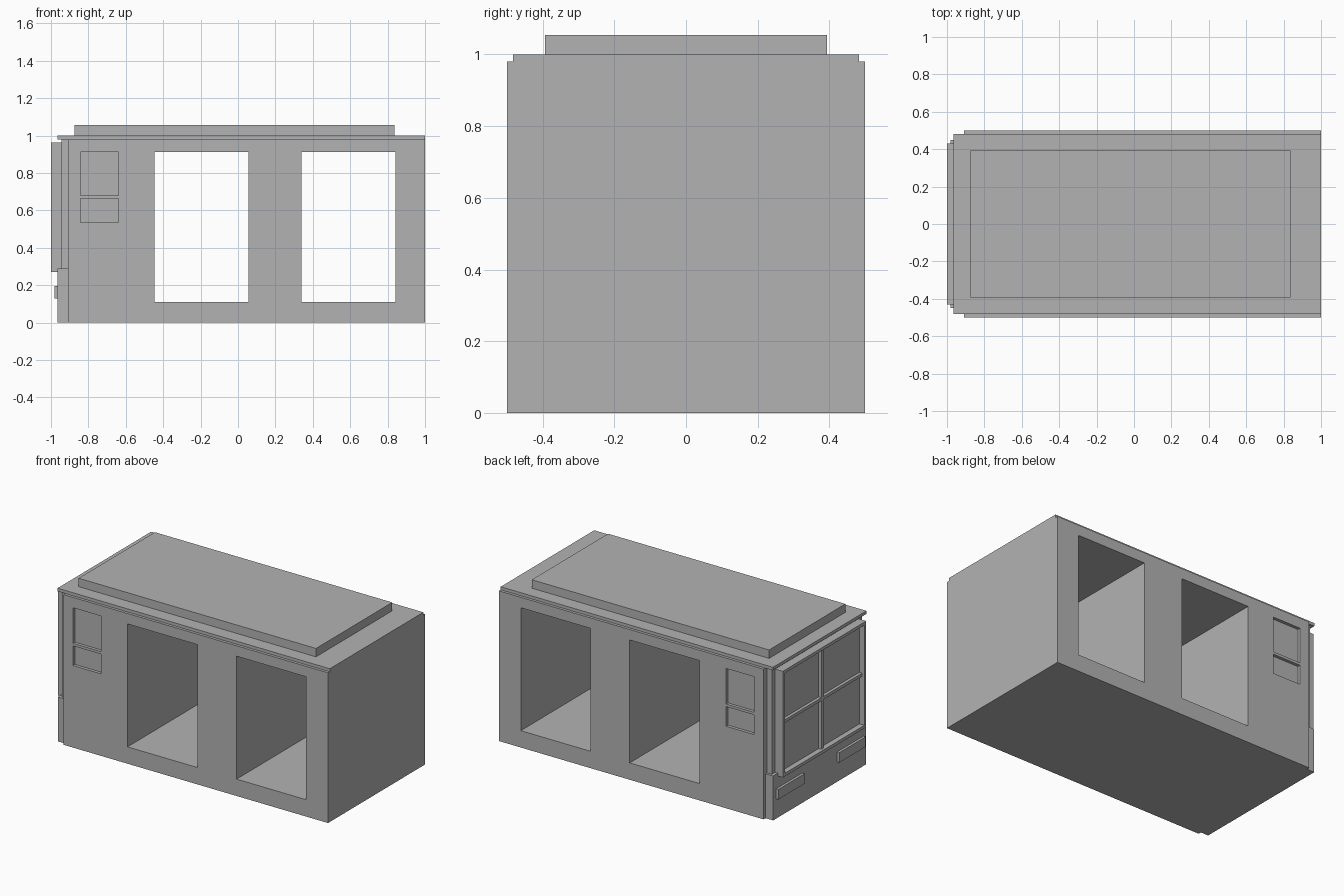
import bpy

cube = bpy.data.objects.get("Cube")
if cube:
    bpy.data.objects.remove(cube, do_unlink=True)

grey = bpy.data.materials.new("plain grey")
grey.use_nodes = True
colour = (0.45, 0.45, 0.45, 1)
grey.diffuse_color = colour
grey.node_tree.nodes["Principled BSDF"].inputs["Base Color"].default_value = colour


def box(name, x, y, z):
    """Box spanning the given (low, high) ranges."""
    bpy.ops.mesh.primitive_cube_add(size=1)
    ob = bpy.context.object
    ob.name = name
    ob.location = [(a + b) / 2 for a, b in (x, y, z)]
    ob.scale = [b - a for a, b in (x, y, z)]
    bpy.ops.object.transform_apply(location=True, rotation=False, scale=True)
    ob.data.materials.append(grey)
    return ob


def cut(target, name, x, y, z):
    cutter = box(name, x, y, z)
    cutter.hide_render = True
    cutter.hide_set(True)
    cutter.display_type = 'WIRE'
    mod = target.modifiers.new(name, 'BOOLEAN')
    mod.operation = 'DIFFERENCE'
    mod.solver = 'EXACT'
    mod.object = cutter
    bpy.context.view_layer.objects.active = target
    bpy.ops.object.modifier_apply(modifier=mod.name)
    bpy.data.objects.remove(cutter, do_unlink=True)


# Main body with two doorways running right through
body = box("body", (-0.91, 1), (-0.5, 0.5), (0, 0.98))
for i, x in enumerate([(-0.447, 0.056), (0.34, 0.842)]):
    cut(body, f"doorway_cutter_{i}", x, (-1, 1), (0.11, 0.912))

# Two shallow window recesses on each side
for side in (-1, 1):
    y = sorted((side * 0.48, side * 0.6))
    for z in ((0.68, 0.912), (0.535, 0.663)):
        cut(body, "recess_cutter", (-0.842, -0.64), y, z)

# Roof deck and raised roof slab
box("roof_deck", (-0.965, 1), (-0.482, 0.482), (0.98, 1))
box("roof_slab", (-0.875, 0.838), (-0.393, 0.393), (1, 1.055))

# Cab end: full-width base, narrower upper wall
box("cab_base", (-0.965, -0.91), (-0.48, 0.48), (0, 0.29))
box("cab_wall", (-0.945, -0.91), (-0.465, 0.465), (0.29, 0.98))
box("window_panes", (-0.965, -0.945), (-0.43, 0.43), (0.27, 0.963))

# Window surround and glazing bars
for side, y in (("left", (0.41, 0.43)), ("right", (-0.43, -0.41))):
    box(f"window_surround_{side}", (-1, -0.965), y, (0.27, 0.963))
for part, z in (("bottom", (0.27, 0.29)), ("top", (0.943, 0.963))):
    box(f"window_surround_{part}", (-1, -0.965), (-0.41, 0.41), z)
box("upright_bar", (-0.985, -0.965), (-0.01, 0.01), (0.29, 0.943))
box("cross_bar", (-0.985, -0.965), (-0.41, 0.41), (0.607, 0.627))

# Lamps below the window
for side, y in (("left", (0.18, 0.45)), ("right", (-0.45, -0.18))):
    box(f"lamp_{side}", (-0.982, -0.965), y, (0.13, 0.195))
